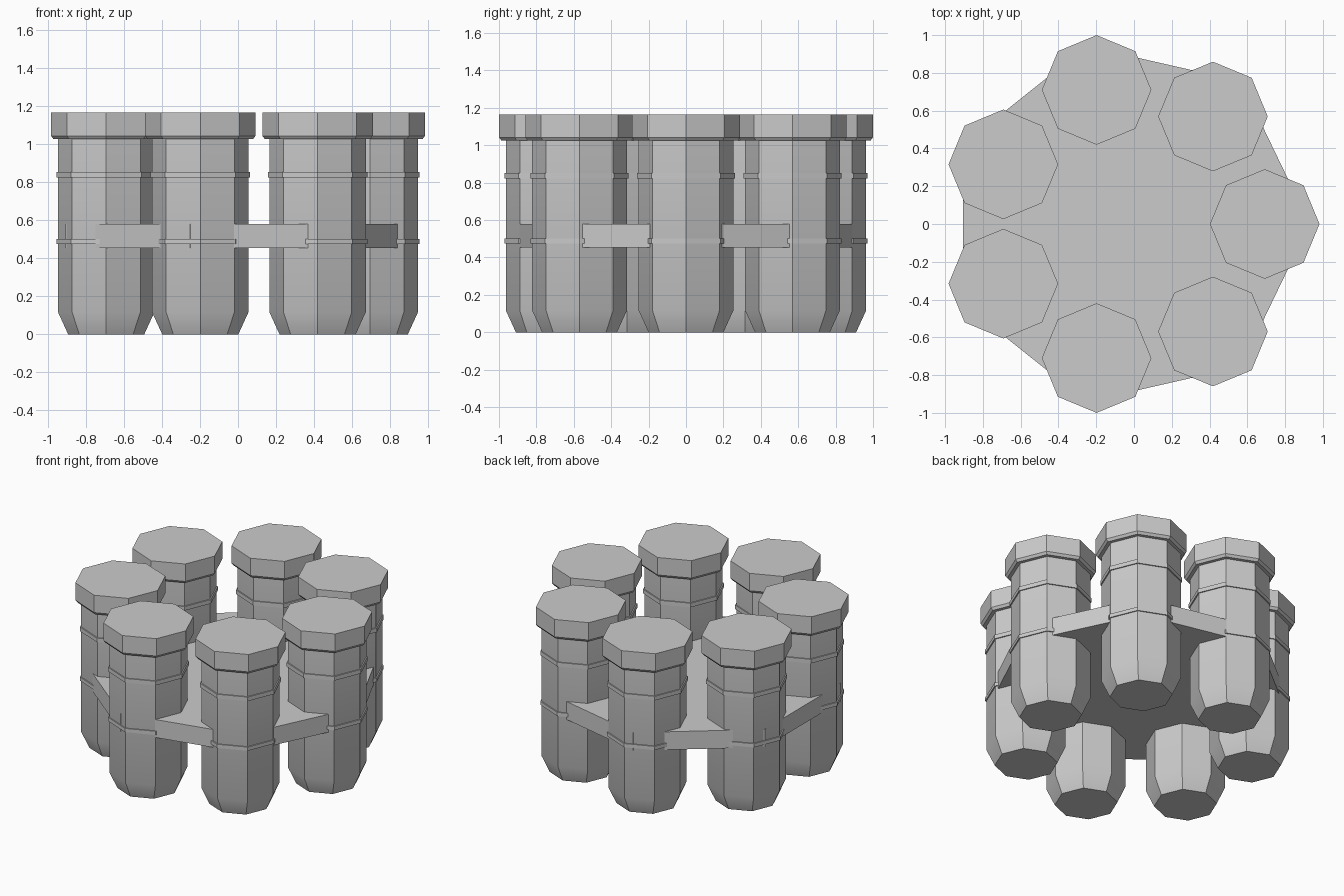
import bpy, bmesh, math

if "Cube" in bpy.data.objects:
    bpy.data.objects.remove(bpy.data.objects["Cube"])

RING_R = 0.728      # distance of each canister from the ring centre
CX = -0.036         # ring centre offset that centres the bounds
N = 7


def lathe(name, profile, sides, loc):
    """Closed solid made by turning (radius, z) points around z."""
    bm = bmesh.new()
    rings = []
    for r, z in profile:
        rings.append([bm.verts.new((r * math.cos(2 * math.pi * i / sides),
                                    r * math.sin(2 * math.pi * i / sides), z))
                      for i in range(sides)])
    for a, b in zip(rings, rings[1:]):
        for i in range(sides):
            j = (i + 1) % sides
            bm.faces.new((a[i], a[j], b[j], b[i]))
    bm.faces.new(rings[0][::-1])
    bm.faces.new(rings[-1])
    me = bpy.data.meshes.new(name)
    bm.to_mesh(me)
    bm.free()
    ob = bpy.data.objects.new(name, me)
    ob.location = loc
    bpy.context.collection.objects.link(ob)
    bpy.ops.object.select_all(action='DESELECT')
    ob.select_set(True)
    bpy.context.view_layer.objects.active = ob
    bpy.ops.object.shade_smooth_by_angle(angle=math.radians(30))
    return ob


# seven-sided holder plate
lathe("holder_plate", [(0.966, 0.454), (0.966, 0.58)], N, (CX, 0, 0))

# octagonal canisters, all with the same orientation
for k in range(N):
    t = 2 * math.pi * k / N
    loc = (CX + RING_R * math.cos(t), RING_R * math.sin(t), 0)
    lathe(f"canister_body_{k}", [(0.2, 0), (0.253, 0.116), (0.253, 1.04)], 8, loc)
    lathe(f"lower_band_{k}", [(0.261, 0.475), (0.261, 0.501)], 8, loc)
    lathe(f"upper_band_{k}", [(0.261, 0.823), (0.261, 0.852)], 8, loc)
    lathe(f"canister_cap_{k}", [(0.277, 1.025), (0.29, 1.042), (0.29, 1.164)], 8, loc)
